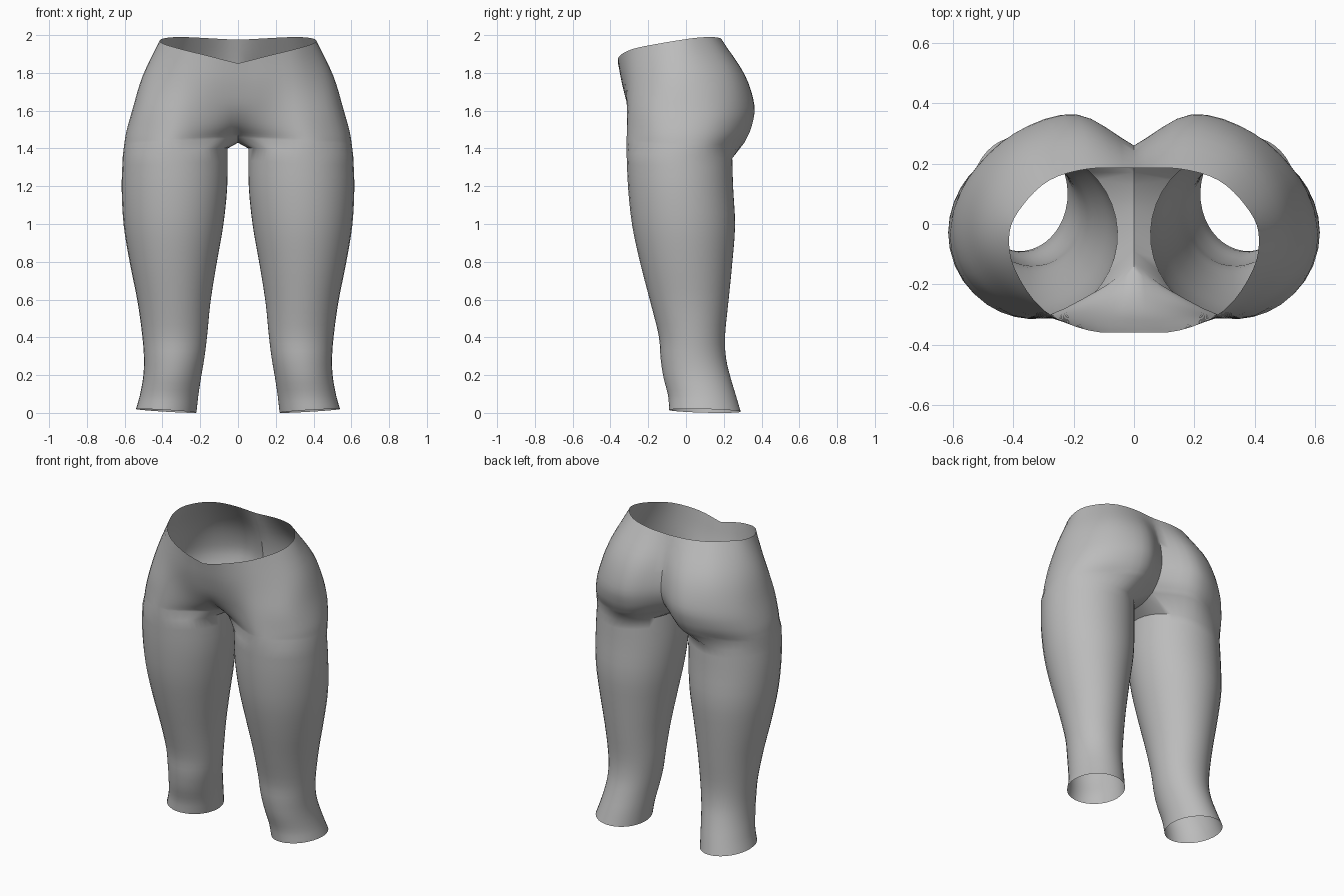
import bpy, bmesh, math
from mathutils import Vector

if "Cube" in bpy.data.objects:
    bpy.data.objects.remove(bpy.data.objects["Cube"])

SUB = 4          # spline steps between control points
INNER = 8        # steps along the inner thigh


def spline(points, steps):
    """Catmull-Rom samples through a list of vectors."""
    p = [Vector(q) for q in points]
    p = [2 * p[0] - p[1]] + p + [2 * p[-1] - p[-2]]
    out = []
    for i in range(1, len(p) - 2):
        a, b, c, d = p[i - 1:i + 3]
        for s in range(steps):
            t = s / steps
            out.append(0.5 * (2 * b + (c - a) * t + (2 * a - 5 * b + 4 * c - d) * t ** 2
                              + (3 * b - a - 3 * c + d) * t ** 3))
    return out + [p[-2]]


# Leg stations: height, inner x, outer x, front y, back y
LEG = [
    (0.02, 0.22, 0.54, -0.09, 0.29), (0.10, 0.21, 0.52, -0.095, 0.265),
    (0.20, 0.195, 0.502, -0.12, 0.235), (0.30, 0.178, 0.498, -0.135, 0.212),
    (0.42, 0.163, 0.507, -0.145, 0.207), (0.60, 0.145, 0.532, -0.19, 0.225),
    (0.80, 0.113, 0.572, -0.242, 0.245), (1.00, 0.078, 0.605, -0.285, 0.26),
    (1.20, 0.057, 0.616, -0.307, 0.25), (1.37, 0.055, 0.610, -0.315, 0.245),
]
# Angles round the leg that line up with the hip outline, front to back
ANGLES = [215, 238, 273, 315, 360, 400, 435, 470, 500]

# Half outlines of the hips from front centre to back centre, with heights
HIPS = [
    ([(0, -.13), (.12, -.22), (.35, -.315), (.54, -.2), (.604, -.03),
      (.56, .13), (.4, .25), (.2, .31), (0, .17)], (1.47, 1.44, 1.41, 1.48)),
    ([(0, -.225), (.15, -.27), (.35, -.312), (.53, -.2), (.592, -.03),
      (.55, .15), (.4, .29), (.19, .347), (0, .23)], (1.53, 1.50, 1.50, 1.55)),
    ([(0, -.295), (.16, -.305), (.34, -.305), (.5, -.2), (.558, -.03),
      (.52, .16), (.39, .3), (.19, .362), (0, .26)], (1.62, 1.62, 1.62, 1.65)),
    ([(0, -.335), (.16, -.335), (.33, -.29), (.46, -.17), (.505, -.03),
      (.465, .13), (.35, .26), (.17, .31), (0, .24)], (1.74, 1.78, 1.80, 1.80)),
    ([(0, -.36), (.15, -.353), (.3, -.285), (.395, -.15), (.413, -.03),
      (.37, .06), (.28, .145), (.15, .183), (0, .185)], (1.86, 1.955, 1.998, 1.985)),
]

arc = [v.x for v in spline([(a, 0) for a in ANGLES], SUB)]
M = len(arc)
ring_angles = arc + [500 + 75 * i / INNER for i in range(1, INNER)]
N = len(ring_angles)

bm = bmesh.new()

# Leg tube, cuff to top of thigh
stations = spline([Vector(s) for s in LEG], 3)
rings = []
for z, xi, xo, yf, yb in stations:
    ring = []
    top = max(0, (z - 1.2) / 0.17)
    cuff = max(0, 1 - z / 0.1)
    for a in ring_angles:
        c, s = math.cos(math.radians(a)), math.sin(math.radians(a))
        # cuff tilts outward, thigh top rises at the crotch and dips behind
        dz = cuff * (0.012 * c - 0.006 * s) + top * (0.04 * max(0, -c) - 0.015 * s)
        ring.append(bm.verts.new(((xi + xo) / 2 + (xo - xi) / 2 * c,
                                  (yf + yb) / 2 + (yb - yf) / 2 * s, z + dz)))
    rings.append(ring)
for lo, hi in zip(rings, rings[1:]):
    for i in range(N):
        j = (i + 1) % N
        bm.faces.new((lo[i], lo[j], hi[j], hi[i]))

# Hip rows, smoothed upward column by column
control = []
for outline, heights in HIPS:
    xy = spline(outline, SUB)
    zs = spline([(h, 0) for h in heights], 32)
    control.append([Vector((p.x, p.y, zs[round(i * (len(zs) - 1) / (M - 1))].x))
                    for i, p in enumerate(xy)])
columns = [spline([row[i] for row in control], 4) for i in range(M)]
rows = [[bm.verts.new(columns[i][r]) for i in range(M)] for r in range(len(columns[0]))]
for lo, hi in zip([rings[-1][:M]] + rows, rows):
    for i in range(M - 1):
        bm.faces.new((lo[i], lo[i + 1], hi[i + 1], hi[i]))

# Crotch strip between the inner thigh and the centre seam
seam_path = spline([rows[0][-1].co, (0, 0.09, 1.447), (0, 0.02, 1.44),
                    (0, -0.05, 1.443), rows[0][0].co], INNER // 4)
seam = [rows[0][-1]] + [bm.verts.new(p) for p in seam_path[1:-1]] + [rows[0][0]]
inner = rings[-1][M - 1:] + [rings[-1][0]]
for i in range(INNER):
    bm.faces.new((inner[i], inner[i + 1], seam[i + 1], seam[i]))

# Mirror to the other leg and weld the centre line
for v in bm.verts:
    if abs(v.co.x) < 1e-4:
        v.co.x = 0
other = bmesh.ops.duplicate(bm, geom=bm.verts[:] + bm.edges[:] + bm.faces[:])["geom"]
for g in other:
    if isinstance(g, bmesh.types.BMVert):
        g.co.x *= -1
bmesh.ops.reverse_faces(bm, faces=[g for g in other if isinstance(g, bmesh.types.BMFace)])
bmesh.ops.remove_doubles(bm, verts=bm.verts[:], dist=1e-4)

# Stand on the floor
low = min(v.co.z for v in bm.verts)
for v in bm.verts:
    v.co.z -= low

mesh = bpy.data.meshes.new("leggings")
bm.to_mesh(mesh)
bm.free()
leggings = bpy.data.objects.new("leggings", mesh)
bpy.context.collection.objects.link(leggings)

grey = bpy.data.materials.new("grey cloth")
grey.diffuse_color = (0.5, 0.5, 0.5, 1)
grey.use_nodes = True
grey.node_tree.nodes["Principled BSDF"].inputs["Base Color"].default_value = grey.diffuse_color
mesh.materials.append(grey)

bpy.context.view_layer.objects.active = leggings
leggings.select_set(True)
bpy.ops.object.shade_smooth_by_angle(angle=math.radians(50))
